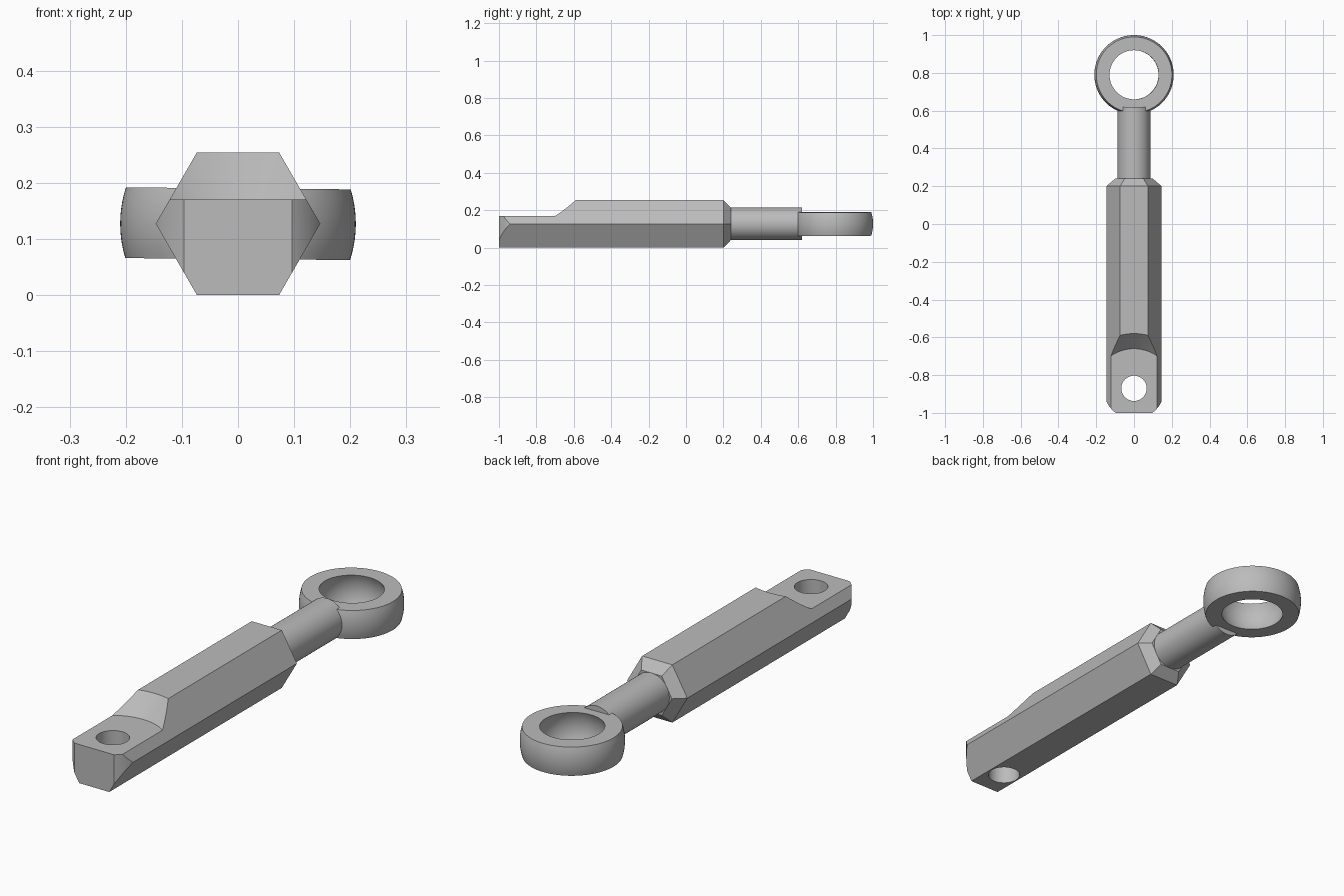
import bpy, bmesh, math
from mathutils import Matrix, Vector

cube = bpy.data.objects.get("Cube")
if cube:
    bpy.data.objects.remove(cube, do_unlink=True)

MID_Z = 0.127
HOLE_Y = -0.87
RING_Y = 0.79

steel = bpy.data.materials.new("grey steel")
steel.use_nodes = True
steel.diffuse_color = (0.5, 0.5, 0.5, 1)
steel.node_tree.nodes["Principled BSDF"].inputs["Base Color"].default_value = (0.5, 0.5, 0.5, 1)


def make(name, bm):
    bmesh.ops.recalc_face_normals(bm, faces=bm.faces)
    mesh = bpy.data.meshes.new(name)
    bm.to_mesh(mesh)
    bm.free()
    mesh.materials.append(steel)
    ob = bpy.data.objects.new(name, mesh)
    bpy.context.collection.objects.link(ob)
    return ob


def loft(name, rings, closed=False):
    """Skin successive point rings; cap the ends unless the loft is closed."""
    bm = bmesh.new()
    loops = [[bm.verts.new(p) for p in ring] for ring in rings]
    n = len(loops[0])
    pairs = list(zip(loops, loops[1:]))
    if closed:
        pairs.append((loops[-1], loops[0]))
    else:
        bm.faces.new(loops[0])
        bm.faces.new(loops[-1])
    for a, b in pairs:
        for i in range(n):
            j = (i + 1) % n
            bm.faces.new((a[i], a[j], b[j], b[i]))
    return make(name, bm)


def circle_y(r, y, n):
    return [Vector((r * math.cos(t), y, MID_Z + r * math.sin(t)))
            for t in (math.tau * i / n for i in range(n))]


def circle_z(r, y, z, n=96):
    return [Vector((r * math.cos(t), y + r * math.sin(t), z))
            for t in (math.tau * i / n for i in range(n))]


def cut(target, cutter):
    mod = target.modifiers.new(cutter.name, 'BOOLEAN')
    mod.operation = 'DIFFERENCE'
    mod.solver = 'EXACT'
    mod.object = cutter
    bpy.context.view_layer.objects.active = target
    bpy.ops.object.modifier_apply(modifier=mod.name)
    bpy.data.objects.remove(cutter, do_unlink=True)


def smooth(ob, degrees):
    bpy.ops.object.select_all(action='DESELECT')
    ob.select_set(True)
    bpy.context.view_layer.objects.active = ob
    bpy.ops.object.shade_smooth_by_angle(angle=math.radians(degrees))


# Hexagonal bar with a chamfered rear end
hex_r = MID_Z / math.cos(math.pi / 6)
bar = loft("hex_bar", [circle_y(hex_r, -1.0, 6), circle_y(hex_r, 0.2, 6),
                       circle_y(0.1, 0.24, 6)])

# Conical step that lowers the front tongue
slope = 0.08 / 0.084
cut(bar, loft("step_cutter", [circle_z(0.21, HOLE_Y, 0.17),
                              circle_z(0.21 + slope * 0.13, HOLE_Y, 0.30)]))

# Pin hole through the tongue
cut(bar, loft("hole_cutter", [circle_z(0.067, HOLE_Y, -0.1, 64),
                              circle_z(0.067, HOLE_Y, 0.3, 64)]))

# Rounded corners of the tongue
arc = [(0.162 * math.cos(t), HOLE_Y - 0.162 * math.sin(t))
       for t in (math.pi * i / 48 for i in range(49))]
outline = arc + [(-0.3, HOLE_Y), (-0.3, -1.2), (0.3, -1.2), (0.3, HOLE_Y)]
cut(bar, loft("corner_cutter", [[Vector((x, y, z)) for x, y in outline]
                                for z in (-0.1, 0.4)]))
smooth(bar, 20)

# Round rod between bar and eye
rod = loft("rod", [circle_y(0.087, 0.22, 64), circle_y(0.087, 0.62, 64)])

# Eye ring with spherical outside and spherical socket
half = 0.063
steps = [half * (i / 5 - 1) for i in range(11)]
profile = [(math.sqrt(0.21 ** 2 - h * h), h) for h in steps]
profile += [(math.sqrt(0.1445 ** 2 - h * h), h) for h in reversed(steps)]
ring = loft("eye_ring", [circle_z(r, 0, h) for r, h in profile], closed=True)
ring.data.transform(Matrix.Translation((0, RING_Y, MID_Z)) @ Matrix.Rotation(math.radians(0.5), 4, 'Y'))

# Clear the rod out of the socket
cut(rod, loft("socket_cutter", [circle_z(0.16, RING_Y, -0.1), circle_z(0.16, RING_Y, 0.4)]))
smooth(rod, 30)
smooth(ring, 30)
